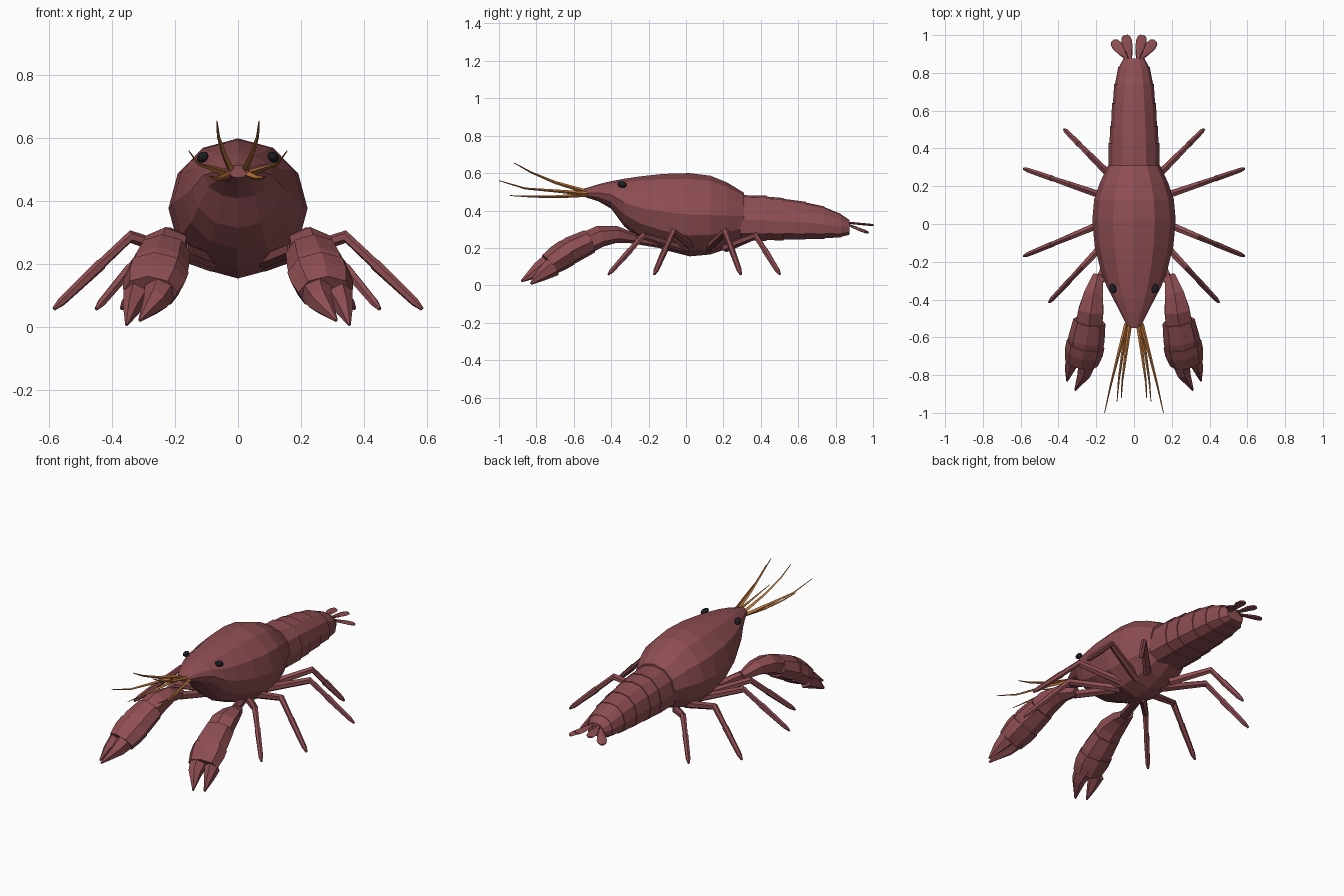
import bpy, bmesh, math
from mathutils import Vector, Matrix

cube = bpy.data.objects.get("Cube")
if cube:
    bpy.data.objects.remove(cube, do_unlink=True)


def material(name, colour):
    m = bpy.data.materials.new(name)
    m.use_nodes = True
    m.diffuse_color = (*colour, 1)
    m.node_tree.nodes["Principled BSDF"].inputs["Base Color"].default_value = (*colour, 1)
    return m


SHELL = material("shell red", (0.27, 0.075, 0.085))
ORANGE = material("feeler orange", (0.55, 0.2, 0.05))
BLACK = material("eye black", (0.012, 0.014, 0.018))


def round_profile(n):
    return [(math.sin(math.tau * i / n), math.cos(math.tau * i / n)) for i in range(n)]


def finish(name, bm, mat, mirror=False):
    bmesh.ops.recalc_face_normals(bm, faces=bm.faces)
    mesh = bpy.data.meshes.new(name)
    bm.to_mesh(mesh)
    bm.free()
    mesh.materials.append(mat)
    ob = bpy.data.objects.new(name, mesh)
    bpy.context.collection.objects.link(ob)
    if mirror:
        ob.modifiers.new("Mirror", 'MIRROR').use_mirror_merge = False
    return ob


def loft(name, stations, profile, mat=SHELL, mirror=False, straight=False):
    """Skin rings along a path; a station is (centre, half width, half height)."""
    bm = bmesh.new()
    pts = [Vector(s[0]) for s in stations]
    rings = []
    for i, (c, rx, rz) in enumerate(stations):
        d = pts[min(i + 1, len(pts) - 1)] - pts[max(i - 1, 0)]
        d = Vector((0, 1, 0)) if straight else d.normalized()
        side = d.cross(Vector((0, 0, 1))).normalized()
        up = side.cross(d)
        rings.append([bm.verts.new(pts[i] + side * (u * rx) + up * (v * rz)) for u, v in profile])
    n = len(profile)
    for a, b in zip(rings, rings[1:]):
        for k in range(n):
            bm.faces.new((a[k], a[(k + 1) % n], b[(k + 1) % n], b[k]))
    bm.faces.new(rings[0])
    bm.faces.new(rings[-1])
    return finish(name, bm, mat, mirror)


# Carapace: y, half width, bottom, top
carapace = [
    (-0.55, 0.033, 0.475, 0.515), (-0.47, 0.072, 0.450, 0.540), (-0.40, 0.108, 0.410, 0.557),
    (-0.33, 0.145, 0.315, 0.570), (-0.25, 0.175, 0.250, 0.582), (-0.12, 0.208, 0.190, 0.596),
    (0.02, 0.221, 0.155, 0.600), (0.13, 0.211, 0.165, 0.586), (0.22, 0.180, 0.195, 0.550),
    (0.31, 0.138, 0.245, 0.495)]
loft("carapace", [((0, y, (lo + hi) / 2), w, (hi - lo) / 2) for y, w, lo, hi in carapace],
     round_profile(12), straight=True)

# Overlapping abdomen plates
half = [(0, 1), (0.48, 0.9), (0.85, 0.5), (1, -0.1), (0.93, -0.7), (0.55, -1)]
arch = half + [(0, -1)] + [(-u, v) for u, v in reversed(half[1:])]
abdomen = [
    (0.29, 0.138, 0.240, 0.485), (0.43, 0.132, 0.240, 0.477), (0.52, 0.124, 0.242, 0.465),
    (0.64, 0.114, 0.246, 0.445), (0.74, 0.103, 0.250, 0.420), (0.83, 0.082, 0.258, 0.380),
    (0.875, 0.055, 0.272, 0.348)]


def plate_station(y, w, lo, hi, grow):
    return ((0, y, (lo + hi) / 2), w * grow, (hi - lo) / 2 * grow)


for i, (front, back) in enumerate(zip(abdomen, abdomen[1:])):
    loft(f"abdomen_plate_{i + 1}",
         [plate_station(*front, 0.98), plate_station(*back, 1.02)], arch, straight=True)

# Tail fan
petal = round_profile(8)
for name, base, tip in (("inner", (0.018, 0.865, 0.335), (0.045, 1.0, 0.322)),
                        ("outer", (0.025, 0.865, 0.325), (0.112, 0.970, 0.282))):
    a, b = Vector(base), Vector(tip)
    loft(f"tail_fan_{name}",
         [(a.lerp(b, t), w, 0.006) for t, w in ((0, 0.008), (0.4, 0.021), (0.75, 0.029), (0.93, 0.023), (1, 0.012))],
         petal, mirror=True)

# Walking legs: root, tip, knee fraction, knee height
hexagon = round_profile(6)
legs = [
    ((0.08, -0.02, 0.20), (0.45, -0.415, 0.058), 0.53, 0.265),
    ((0.08, 0.04, 0.20), (0.585, -0.17, 0.058), 0.52, 0.288),
    ((0.08, 0.12, 0.20), (0.585, 0.293, 0.058), 0.52, 0.288),
    ((0.08, 0.21, 0.20), (0.37, 0.502, 0.058), 0.56, 0.265)]
for i, (root, tip, f, kz) in enumerate(legs):
    root, tip = Vector(root), Vector(tip)
    knee = root.lerp(tip, f)
    knee.z = kz
    joint = knee.lerp(tip, 0.42)
    loft(f"leg_{i + 1}_upper", [(root, 0.024, 0.024), (knee, 0.018, 0.020), (joint, 0.014, 0.016)],
         hexagon, mirror=True)
    loft(f"leg_{i + 1}_lower",
         [(knee.lerp(tip, 0.38), 0.017, 0.019), (knee.lerp(tip, 0.9), 0.014, 0.014), (tip, 0.006, 0.006)],
         hexagon, mirror=True)

# Claw arms, palms and pincers
octagon = round_profile(8)
loft("claw_arm", [((0.08, -0.06, 0.21), 0.024, 0.024), ((0.18, -0.30, 0.25), 0.028, 0.024)],
     hexagon, mirror=True)
loft("claw_wrist", [((0.19, -0.27, 0.25), 0.030, 0.026), ((0.215, -0.37, 0.272), 0.058, 0.045),
                    ((0.228, -0.46, 0.262), 0.077, 0.058), ((0.238, -0.53, 0.228), 0.080, 0.060)],
     hexagon, mirror=True)
loft("claw_middle", [((0.236, -0.515, 0.235), 0.086, 0.066), ((0.252, -0.61, 0.190), 0.097, 0.073),
                     ((0.256, -0.645, 0.170), 0.094, 0.070)],
     octagon, mirror=True)
loft("claw_palm", [((0.256, -0.635, 0.175), 0.102, 0.075), ((0.266, -0.68, 0.147), 0.102, 0.073),
                   ((0.278, -0.735, 0.110), 0.088, 0.062)],
     octagon, mirror=True)
loft("claw_inner_finger", [((0.244, -0.71, 0.128), 0.058, 0.060), ((0.262, -0.79, 0.082), 0.040, 0.042),
                           ((0.312, -0.88, 0.022), 0.005, 0.006)],
     hexagon, mirror=True)
loft("claw_outer_finger", [((0.322, -0.71, 0.100), 0.044, 0.054), ((0.340, -0.77, 0.058), 0.027, 0.036),
                           ((0.354, -0.83, 0.008), 0.005, 0.006)],
     hexagon, mirror=True)

# Feelers
square = round_profile(4)
feelers = {
    "upper": [(0.022, -0.53, 0.50), (0.045, -0.70, 0.550), (0.062, -0.83, 0.605), (0.067, -0.92, 0.655)],
    "long": [(0.040, -0.53, 0.49), (0.085, -0.70, 0.505), (0.125, -0.86, 0.518), (0.156, -1.0, 0.560)],
    "lower": [(0.030, -0.53, 0.485), (0.060, -0.68, 0.474), (0.080, -0.82, 0.474), (0.090, -0.94, 0.480)]}
for name, path in feelers.items():
    loft(f"feeler_{name}", [(p, r, r) for p, r in zip(path, (0.012, 0.008, 0.005, 0.002))],
         square, ORANGE, mirror=True)

# Eyes
bm = bmesh.new()
place = (Matrix.Translation((0.112, -0.342, 0.540)) @ Matrix.Rotation(math.radians(40), 4, 'Y')
         @ Matrix.Rotation(math.radians(-25), 4, 'Z') @ Matrix.Diagonal((0.019, 0.027, 0.016, 1)))
bmesh.ops.create_icosphere(bm, subdivisions=2, radius=1, matrix=place)
finish("eyes", bm, BLACK, mirror=True)
